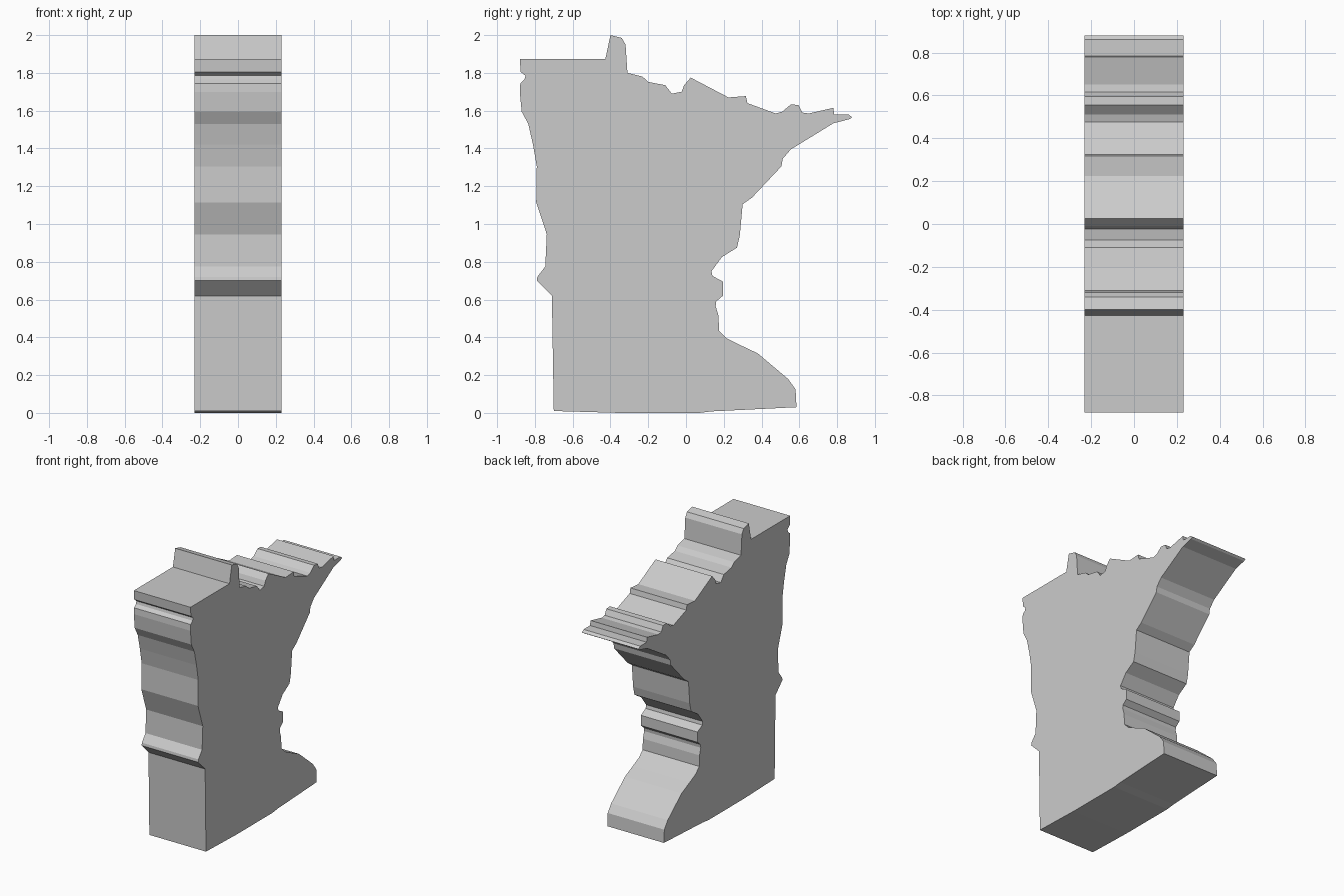
import bpy, bmesh

HALF_DEPTH = 0.23

# Silhouette (y, z), split by side, running clockwise seen from the right
west_edge = [(-.70, .01), (-.71, .62), (-.79, .70), (-.787, .72), (-.745, .775), (-.737, .945),
             (-.793, 1.115), (-.79, 1.305), (-.81, 1.42), (-.835, 1.53), (-.87, 1.595), (-.88, 1.70),
             (-.877, 1.745), (-.855, 1.765), (-.85, 1.785), (-.875, 1.805), (-.88, 1.873)]
north_edge = [(-.427, 1.873), (-.40, 2.0), (-.34, 1.985), (-.32, 1.95), (-.31, 1.80), (-.23, 1.78),
              (-.20, 1.752), (-.11, 1.735), (-.075, 1.69), (-.023, 1.70), (-.01, 1.735), (.025, 1.775),
              (.225, 1.67), (.317, 1.677), (.325, 1.64), (.475, 1.585), (.51, 1.595), (.555, 1.633),
              (.595, 1.63), (.615, 1.59), (.65, 1.585), (.78, 1.615), (.785, 1.58), (.86, 1.58),
              (.88, 1.565)]
east_edge = [(.865, 1.555), (.78, 1.533), (.555, 1.395), (.512, 1.345), (.505, 1.305), (.35, 1.14),
             (.30, 1.105), (.285, .94), (.27, .875), (.19, .825), (.135, .75), (.14, .725),
             (.195, .695), (.195, .62), (.16, .59), (.157, .565), (.172, .515), (.175, .435),
             (.215, .395), (.285, .36), (.38, .315), (.54, .18), (.58, .125), (.585, .03)]
south_edge = [(.135, .008), (.07, 0), (-.35, 0)]

# Thick slab: one profile face extruded through its depth
bm = bmesh.new()
outline = west_edge + north_edge + east_edge + south_edge
face = bm.faces.new([bm.verts.new((-HALF_DEPTH, y, z)) for y, z in outline])
new = bmesh.ops.extrude_face_region(bm, geom=[face])["geom"]
bmesh.ops.translate(bm, vec=(2 * HALF_DEPTH, 0, 0),
                    verts=[g for g in new if isinstance(g, bmesh.types.BMVert)])
bmesh.ops.recalc_face_normals(bm, faces=bm.faces)

mesh = bpy.data.meshes.new("state_outline_slab")
bm.to_mesh(mesh)
bm.free()
bpy.context.collection.objects.link(bpy.data.objects.new("state_outline_slab", mesh))
